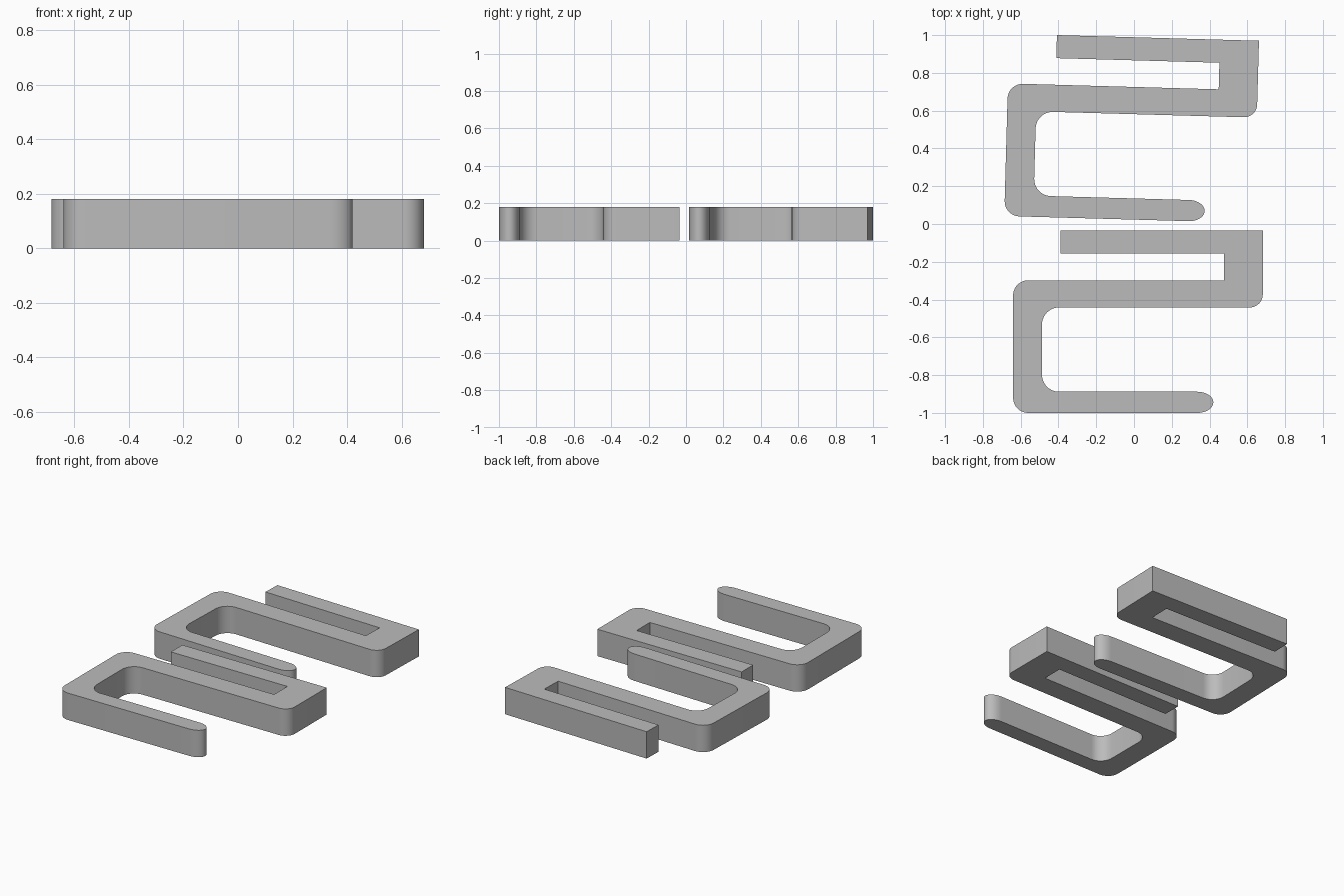
import bpy, bmesh, math
from mathutils import Matrix, Vector

if "Cube" in bpy.data.objects:
    bpy.data.objects.remove(bpy.data.objects["Cube"])

HEIGHT = 0.18
grey = bpy.data.materials.new("plain grey")
grey.diffuse_color = (0.5, 0.5, 0.5, 1)
grey.use_nodes = True
grey.node_tree.nodes["Principled BSDF"].inputs["Base Color"].default_value = grey.diffuse_color

# Hook outline: x, y, corner radius (0 = sharp)
CORNERS = [
    (-0.388, -0.035, 0), (-0.388, -0.157, 0), (0.476, -0.157, 0), (0.476, -0.298, 0),
    (-0.640, -0.298, 0.08), (-0.640, -1.0, 0.08),
    "tip",
    (-0.487, -0.888, 0.09), (-0.487, -0.442, 0.09),
    (0.682, -0.442, 0.07), (0.682, -0.035, 0),
]


def rounded(prev, cur, nxt, r, steps=10):
    """Arc that rounds a right-angled corner."""
    a = (prev - cur).normalized() * r
    b = (nxt - cur).normalized() * r
    centre = cur + a + b
    return [centre - b * math.cos(t) - a * math.sin(t)
            for t in (math.pi / 2 * i / steps for i in range(steps + 1))]


def outline():
    pts = []
    tip = [Vector((0.335 + 0.085 * math.cos(t), -0.944 + 0.056 * math.sin(t)))
           for t in (-math.pi / 2 + math.pi * i / 20 for i in range(21))]
    n = len(CORNERS)
    for i, c in enumerate(CORNERS):
        if c == "tip":
            pts += tip
            continue
        cur = Vector(c[:2])
        if c[2] == 0:
            pts.append(cur)
            continue
        before, after = CORNERS[i - 1], CORNERS[(i + 1) % n]
        prev = tip[-1] if before == "tip" else Vector(before[:2])
        nxt = tip[0] if after == "tip" else Vector(after[:2])
        pts += rounded(prev, cur, nxt, c[2])
    return pts


def make_hook(name, matrix):
    bm = bmesh.new()
    face = bm.faces.new([bm.verts.new((p.x, p.y, 0)) for p in outline()])
    top = bmesh.ops.extrude_face_region(bm, geom=[face])
    verts = [g for g in top["geom"] if isinstance(g, bmesh.types.BMVert)]
    bmesh.ops.translate(bm, verts=verts, vec=(0, 0, HEIGHT))
    bmesh.ops.recalc_face_normals(bm, faces=bm.faces)
    bm.transform(matrix)
    mesh = bpy.data.meshes.new(name)
    bm.to_mesh(mesh)
    bm.free()
    mesh.materials.append(grey)
    obj = bpy.data.objects.new(name, mesh)
    bpy.context.collection.objects.link(obj)
    bpy.ops.object.select_all(action="DESELECT")
    obj.select_set(True)
    bpy.context.view_layer.objects.active = obj
    bpy.ops.object.shade_smooth_by_angle(angle=math.radians(30))


# Front hook lies square; rear hook is turned slightly about its free end
make_hook("front_hook", Matrix.Identity(4))
make_hook("rear_hook", Matrix.Translation((-0.408, 1.0, 0))
          @ Matrix.Rotation(math.radians(-1.6), 4, "Z")
          @ Matrix.Translation((0.388, 0.035, 0)))
